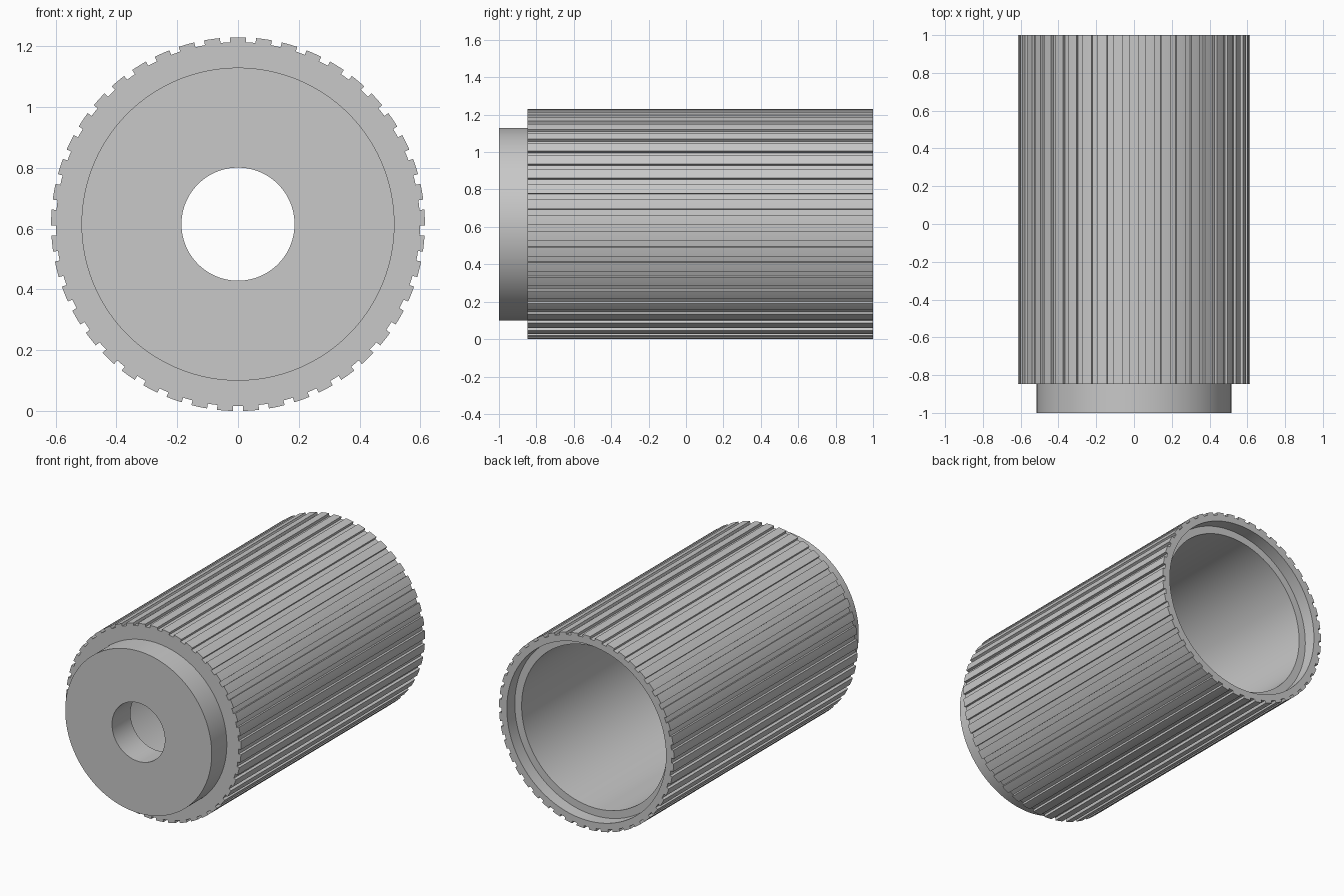
import bpy
import bmesh
import math

if "Cube" in bpy.data.objects:
    bpy.data.objects.remove(bpy.data.objects["Cube"], do_unlink=True)

TEETH = 45
PITCH = 360 / TEETH
R_TIP, R_ROOT = 0.615, 0.599
HALF_TOOTH = 2.47  # degrees

grey = bpy.data.materials.new("plain grey")
grey.use_nodes = True
grey.diffuse_color = (0.58, 0.58, 0.58, 1)
grey.node_tree.nodes["Principled BSDF"].inputs["Base Color"].default_value = (0.58, 0.58, 0.58, 1)

bm = bmesh.new()


def make_ring(y, points):
    """Ring of (degrees, radius) points around the long axis."""
    ring = []
    for deg, r in points:
        a = math.radians(deg)
        ring.append(bm.verts.new((r * math.cos(a), y, R_TIP + r * math.sin(a))))
    return ring


def round_ring(y, r):
    steps = 8 * TEETH
    start = 90 - PITCH / 4
    return make_ring(y, [(start + i * 360 / steps, r) for i in range(steps)])


def ribbed_ring(y):
    points = []
    for t in range(TEETH):
        mid = 90 + t * PITCH
        points += [(mid + HALF_TOOTH * k / 2, R_TIP) for k in range(-2, 3)]
        points += [(mid + d, R_ROOT) for d in (HALF_TOOTH, PITCH / 2, PITCH - HALF_TOOTH)]
    return make_ring(y, points)


rings = [
    # front collar
    round_ring(-1, 0.515),
    round_ring(-0.848, 0.515),
    # ribbed barrel
    ribbed_ring(-0.848),
    ribbed_ring(1),
    # shallow recess in the back rim
    round_ring(1, 0.56),
    round_ring(0.92, 0.56),
    # main bore
    round_ring(0.92, 0.512),
    round_ring(-0.815, 0.512),
    # front hole
    round_ring(-0.815, 0.186),
    round_ring(-1, 0.186),
]

# skin the rings into one closed shell
for a, b in zip(rings, rings[1:] + rings[:1]):
    n = len(a)
    for i in range(n):
        j = (i + 1) % n
        bm.faces.new((a[i], a[j], b[j], b[i]))
bmesh.ops.recalc_face_normals(bm, faces=bm.faces)

mesh = bpy.data.meshes.new("ribbed_sleeve")
bm.to_mesh(mesh)
bm.free()
mesh.materials.append(grey)
sleeve = bpy.data.objects.new("ribbed_sleeve", mesh)
bpy.context.collection.objects.link(sleeve)

bpy.ops.object.select_all(action="DESELECT")
sleeve.select_set(True)
bpy.context.view_layer.objects.active = sleeve
bpy.ops.object.shade_smooth_by_angle(angle=math.radians(30))
